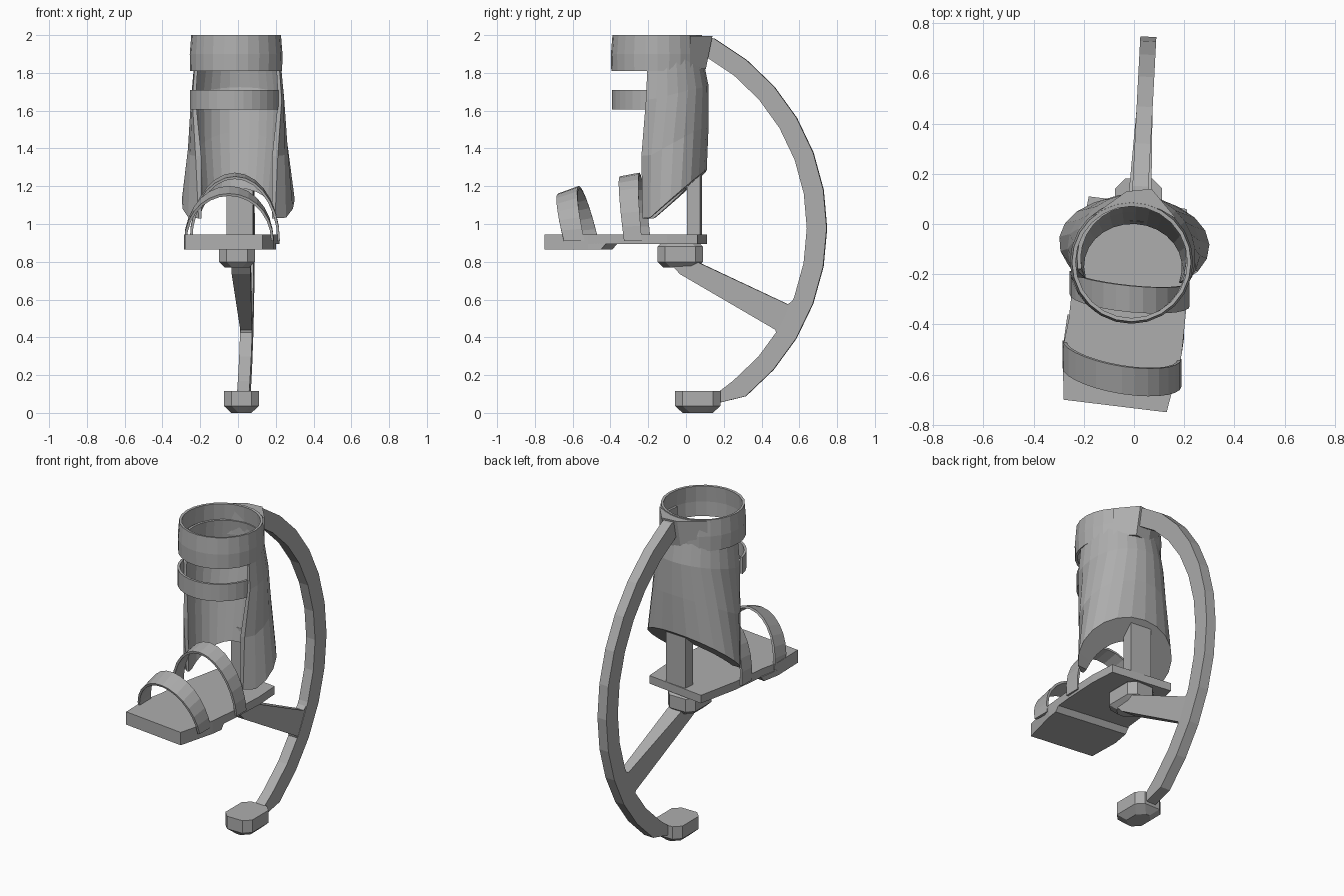
import bpy, bmesh
from math import sin, cos, acos, pi, radians

cube = bpy.data.objects.get("Cube")
if cube:
    bpy.data.objects.remove(cube)

grey = bpy.data.materials.new("plain grey")
grey.use_nodes = True
grey.diffuse_color = (0.42, 0.42, 0.42, 1)
grey.node_tree.nodes["Principled BSDF"].inputs["Base Color"].default_value = (0.42, 0.42, 0.42, 1)


def make(name, verts, faces, loc=(0, 0, 0), turn=0, thick=0):
    """Object from points and faces, with optional wall thickness."""
    bm = bmesh.new()
    vs = [bm.verts.new(v) for v in verts]
    for f in faces:
        bm.faces.new([vs[i] for i in f])
    bmesh.ops.recalc_face_normals(bm, faces=bm.faces)
    mesh = bpy.data.meshes.new(name)
    bm.to_mesh(mesh)
    bm.free()
    mesh.materials.append(grey)
    ob = bpy.data.objects.new(name, mesh)
    bpy.context.collection.objects.link(ob)
    ob.location = loc
    ob.rotation_euler.z = radians(turn)
    if thick:
        mod = ob.modifiers.new("thickness", "SOLIDIFY")
        mod.thickness = thick
        mod.offset = 0
    return ob


def grid_faces(rows, cols, wrap_rows=False, wrap_cols=False):
    faces = []
    for r in range(rows if wrap_rows else rows - 1):
        for c in range(cols if wrap_cols else cols - 1):
            r2, c2 = (r + 1) % rows, (c + 1) % cols
            faces.append((r * cols + c, r * cols + c2, r2 * cols + c2, r2 * cols + c))
    return faces


def stack(name, layers, **kw):
    """Closed solid through matching outlines."""
    n = len(layers[0])
    faces = grid_faces(len(layers), n, wrap_cols=True)
    last = (len(layers) - 1) * n
    faces += [tuple(range(n)), tuple(range(last, last + n))]
    return make(name, [p for layer in layers for p in layer], faces, **kw)


def slab(name, outline, low, high):
    return stack(name, [[(x, y, z) for x, y in outline] for z in (low, high)])


def side_plate(name, outline, half, **kw):
    """Side profile in y, z given width by half(y)."""
    return stack(name, [[(s * half(y), y, z) for y, z in outline] for s in (-1, 1)], **kw)


def pad(name, loc, wide, deep, levels):
    """Chamfered block whose lower edge tapers in."""
    layers = []
    for z, inset in levels:
        a, b, k = wide - inset, deep - inset, 0.04
        layers.append([(x, y, z) for x, y in (
            (a - k, -b), (a, k - b), (a, b - k), (a - k, b),
            (k - a, b), (-a, b - k), (-a, k - b), (k - a, -b))])
    return stack(name, layers, loc=loc)


def band(name, loc, profile, sweep, steps):
    """Round strap centred on the front; a full sweep closes it."""
    full = sweep >= pi
    cols = steps if full else steps + 1
    verts = []
    for r, z in profile:
        for i in range(cols):
            t = -sweep + 2 * sweep * i / steps
            verts.append((r * sin(t), -r * cos(t), z))
    make(name, verts, grid_faces(len(profile), cols, wrap_cols=full), loc=loc, thick=0.015)


# Shin cuff, its rear mount and the lower shin strap
band("top_cuff", (-0.01, -0.152, 0), [(0.23, 2), (0.238, 1.9), (0.236, 1.81)], pi, 24)
mount = [(-0.17, 0.03), (-0.03, 0.13), (0.07, 0.14), (0.17, 0.02), (0.1, 0.06), (0, 0.08), (-0.1, 0.06)]
stack("cuff_mount", [[(x, y - drop * (y > 0.1), z) for x, y in mount]
                     for z, drop in ((1.82, 0.035), (1.995, 0))])
band("shin_strap", (-0.018, -0.152, 0), [(0.233, 1.71), (0.233, 1.605)], radians(80), 14)


# Rear shin shell: crescent section, thicker towards a slanted lower edge
def shell_side(s, centre, rx, back, front, steps=16):
    ry = back - centre
    reach = acos((front - centre) / ry)
    points = []
    for i in range(steps + 1):
        t = reach * (2 * i / steps - 1)
        y = centre + ry * cos(t)
        low = 1.03 + max(0, y + 0.18) * 0.88
        points.append((rx * sin(t), y, 1.9 + (low - 1.9) * s))
    return points


shell_levels = [  # drop, front, outer (centre, width, back), inner likewise
    (0, -0.19, (-0.14, 0.225, 0.085), (-0.14, 0.21, 0.07)),
    (0.28, -0.2, (-0.13, 0.247, 0.12), (-0.13, 0.23, 0.095)),
    (0.62, -0.225, (-0.1, 0.265, 0.12), (-0.14, 0.21, 0.05)),
    (1, -0.22, (-0.08, 0.3, 0.11), (-0.17, 0.195, 0)),
]
rings = [shell_side(s, *out, front) + shell_side(s, *inn, front)[::-1]
         for s, front, out, inn in shell_levels]
n = len(rings[0])
faces = grid_faces(len(rings), n, wrap_cols=True)
for base in (0, n * (len(rings) - 1)):
    faces += [(base + i, base + i + 1, base + n - 2 - i, base + n - 1 - i) for i in range(n // 2 - 1)]
make("shin_shell", [p for ring in rings for p in ring], faces, turn=-3, loc=(0.005, 0, 0))

# Foot plate with a thicker toe tread
sole = [(-0.28, -0.7), (0.13, -0.75), (0.19, -0.52), (0.21, -0.32), (0.22, -0.1),
        (0.21, 0.06), (-0.18, 0.11), (-0.235, -0.15), (-0.26, -0.38), (-0.285, -0.5)]
slab("foot_plate", sole, 0.895, 0.945)
toe = [(-0.28, -0.7), (0.13, -0.75), (0.19, -0.52), (0.2, -0.42), (-0.265, -0.36), (-0.285, -0.5)]
stack("toe_tread", [[(x, y - cut * (y > -0.45), z) for x, y in toe]
                    for z, cut in ((0.865, 0.03), (0.9, 0))])


# Arched foot straps leaning forward
def foot_strap(name, middle, half, slope, edges, steps=14):
    verts = []
    for base, apex, top in edges:
        for i in range(steps + 1):
            t = pi * i / steps
            x = -half * cos(t)
            verts.append((middle + x, base + (apex - base) * sin(t) + slope * x, 0.91 + (top - 0.91) * sin(t)))
    make(name, verts, grid_faces(len(edges), steps + 1), thick=0.014)


foot_strap("toe_strap", -0.048, 0.23, -0.16, [(-0.61, -0.675, 1.155), (-0.5, -0.565, 1.195)])
foot_strap("instep_strap", -0.017, 0.232, -0.1, [(-0.305, -0.35, 1.245), (-0.21, -0.245, 1.265)])

# Ankle post and the clamp under the sole
slab("ankle_post", [(-0.06, 0.015), (0.08, 0.005), (0.085, 0.075), (-0.055, 0.085)], 0.94, 1.27)
pad("clamp", (-0.005, -0.03, 0), 0.095, 0.12, [(0.77, 0.03), (0.8, 0), (0.88, 0), (0.9, 0.02)])

# Bow spring: ring segment ending in the ground pad
steps = 11
angles = [radians(61.5 - 113 * i / steps) for i in range(steps + 1)]
arc = {r: [(r * cos(a) - 0.393, 0.98 + r * sin(a)) for a in angles] for r in (1.14, 1.035)}
profile = [(0.09, 1.99)] + arc[1.14] + [(0.16, 0.05), (0.16, 0.1)] + arc[1.035][::-1] + [(0.08, 1.84)]
side_plate("bow_spring", profile, lambda y: 0.032, loc=(0.018, 0, 0), turn=-3)

# Strut from clamp to bow, narrowing backwards
strut = [(-0.08, 0.79), (0.06, 0.8), (0.54, 0.575), (0.59, 0.61), (0.57, 0.48), (0.49, 0.39), (0.475, 0.44), (-0.03, 0.735)]
side_plate("strut", strut, lambda y: 0.05 - 0.04 * max(y, 0), loc=(0.018, 0, 0), turn=-3)

# Ground pad
pad("ground_pad", (0.018, 0.062, 0), 0.093, 0.12, [(0, 0.04), (0.037, 0), (0.115, 0)])
